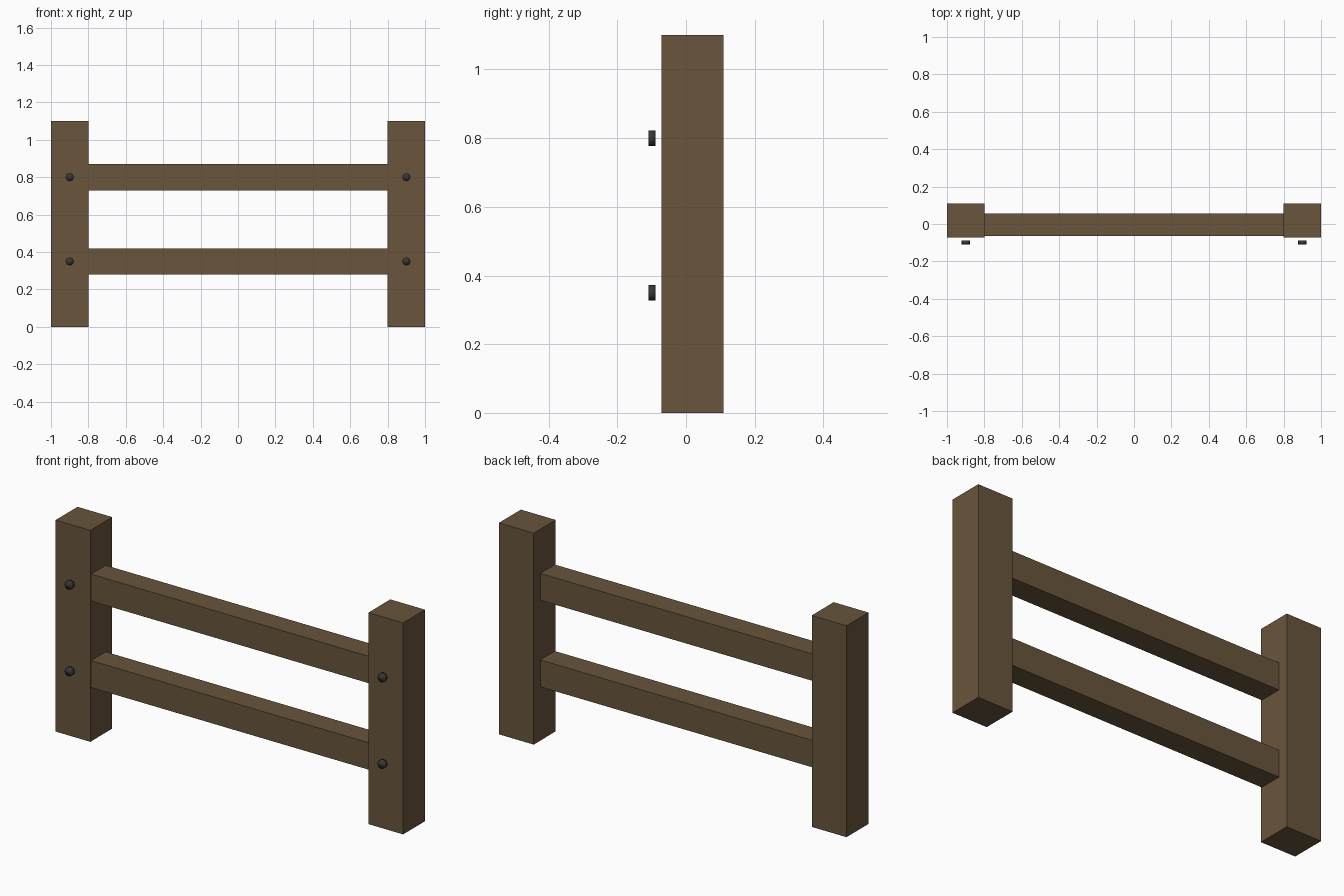
import bpy

if "Cube" in bpy.data.objects:
    bpy.data.objects.remove(bpy.data.objects["Cube"])


def make_material(name, colour):
    mat = bpy.data.materials.new(name)
    mat.use_nodes = True
    mat.diffuse_color = colour
    mat.node_tree.nodes["Principled BSDF"].inputs["Base Color"].default_value = colour
    return mat


WOOD = make_material("brown wood", (0.14, 0.09, 0.045, 1))
IRON = make_material("dark iron", (0.04, 0.037, 0.04, 1))


def box(name, centre, size):
    bpy.ops.mesh.primitive_cube_add(size=1, location=centre)
    obj = bpy.context.object
    obj.name = name
    obj.scale = size
    bpy.ops.object.transform_apply(location=False, rotation=False, scale=True)
    obj.data.materials.append(WOOD)


def bolt(name, centre):
    bpy.ops.mesh.primitive_cylinder_add(vertices=8, radius=0.0225, depth=0.02, location=centre,
                                        rotation=(1.5708, 0, 0))
    obj = bpy.context.object
    obj.name = name
    bpy.ops.object.shade_smooth()
    obj.data.materials.append(IRON)


RAIL_HEIGHTS = {"lower": 0.35, "upper": 0.8}

# Rails butt against the inner faces of the posts
for level, z in RAIL_HEIGHTS.items():
    box(f"{level}_rail", (0, -0.005, z), (1.6, 0.12, 0.14))

# Posts, each with a bolt head in front at every rail height
for side, x in (("left", 0.9), ("right", -0.9)):
    box(f"{side}_post", (x, 0.019, 0.55), (0.2, 0.18, 1.1))
    for level, z in RAIL_HEIGHTS.items():
        bolt(f"{side}_{level}_bolt", (x, -0.099, z))
